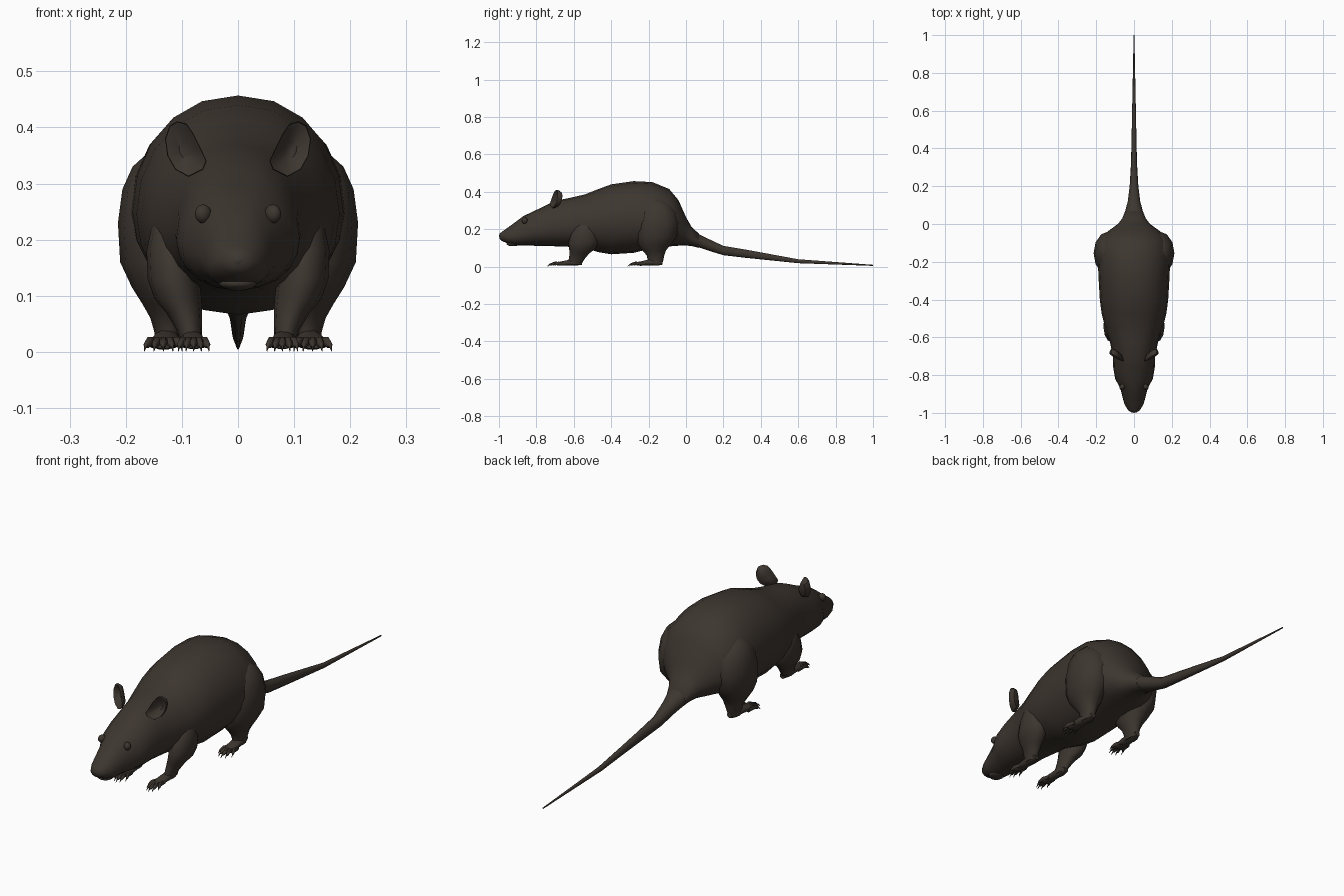
import bpy, bmesh, math
from mathutils import Vector, Matrix

fur = bpy.data.materials.new("dark brown fur")
fur.diffuse_color = (0.047, 0.037, 0.029, 1)


def finish(name, bm, angle=60):
    bmesh.ops.recalc_face_normals(bm, faces=bm.faces)
    me = bpy.data.meshes.new(name)
    bm.to_mesh(me)
    bm.free()
    me.materials.append(fur)
    ob = bpy.data.objects.new(name, me)
    bpy.context.collection.objects.link(ob)
    bpy.ops.object.select_all(action='DESELECT')
    ob.select_set(True)
    bpy.context.view_layer.objects.active = ob
    bpy.ops.object.shade_smooth_by_angle(angle=math.radians(angle))
    return ob


def loft(bm, rings):
    """Skin a list of point rings and cap both ends."""
    vs = [[bm.verts.new(p) for p in r] for r in rings]
    n = len(vs[0])
    for a, b in zip(vs, vs[1:]):
        for i in range(n):
            j = (i + 1) % n
            bm.faces.new((a[i], a[j], b[j], b[i]))
    bm.faces.new(vs[0])
    bm.faces.new(vs[-1])


def circle(n):
    return [(math.cos(2 * math.pi * i / n), math.sin(2 * math.pi * i / n)) for i in range(n)]


def slices(bm, s, rows, n=12):
    """Stack of level ellipses: x, y, z, rx, ry."""
    loft(bm, [[(s * (x + rx * c), y + ry * d, z) for c, d in circle(n)]
              for x, y, z, rx, ry in rows])


def along(bm, s, rows, n=8):
    """Upright ellipses strung along y: x, y, z, rx, rz."""
    loft(bm, [[(s * (x + rx * c), y, z + rz * d) for c, d in circle(n)]
              for x, y, z, rx, rz in rows])


def blob(name, loc, size, rot=0, seg=12):
    bm = bmesh.new()
    bmesh.ops.create_uvsphere(bm, u_segments=seg, v_segments=8, radius=1)
    m = Matrix.Translation(loc) @ Matrix.Rotation(rot, 4, 'Z') @ Matrix.Diagonal((*size, 1))
    bmesh.ops.transform(bm, matrix=m, verts=bm.verts)
    return finish(name, bm)


def body_part(name, rows, n):
    """Rings of y, top, bottom, half width, height of the widest point."""
    bm = bmesh.new()
    rings = []
    for y, top, bot, w, zc in rows:
        rings.append([(w * math.copysign(abs(c) ** 0.92, c), y,
                       zc + d * ((top - zc) if d > 0 else (zc - bot))) for c, d in circle(n)])
    loft(bm, rings)
    return finish(name, bm)


# head and body in one skin
body_part("body", [
    (-0.998, 0.176, 0.150, 0.014, 0.163),
    (-0.985, 0.186, 0.138, 0.032, 0.160),
    (-0.955, 0.207, 0.124, 0.050, 0.158),
    (-0.92, 0.232, 0.114, 0.060, 0.160),
    (-0.87, 0.270, 0.114, 0.072, 0.175),
    (-0.82, 0.294, 0.112, 0.100, 0.190),
    (-0.76, 0.322, 0.110, 0.110, 0.200),
    (-0.70, 0.352, 0.109, 0.112, 0.210),
    (-0.62, 0.368, 0.106, 0.128, 0.220),
    (-0.54, 0.386, 0.100, 0.155, 0.230),
    (-0.47, 0.414, 0.078, 0.172, 0.240),
    (-0.40, 0.440, 0.066, 0.181, 0.245),
    (-0.28, 0.457, 0.074, 0.188, 0.250),
    (-0.18, 0.452, 0.098, 0.192, 0.250),
    (-0.09, 0.415, 0.108, 0.182, 0.240),
    (-0.04, 0.355, 0.112, 0.140, 0.220),
    (0.00, 0.265, 0.113, 0.085, 0.185),
    (0.03, 0.212, 0.110, 0.062, 0.160),
    (0.07, 0.175, 0.100, 0.046, 0.137),
], 20)

# long tapering tail
body_part("tail", [
    (0.03, 0.205, 0.110, 0.058, 0.158),
    (0.07, 0.175, 0.101, 0.046, 0.137),
    (0.12, 0.150, 0.084, 0.033, 0.116),
    (0.20, 0.112, 0.060, 0.023, 0.086),
    (0.32, 0.092, 0.046, 0.016, 0.069),
    (0.45, 0.068, 0.033, 0.013, 0.050),
    (0.60, 0.040, 0.018, 0.010, 0.029),
    (0.80, 0.025, 0.011, 0.006, 0.018),
    (1.00, 0.010, 0.004, 0.002, 0.007),
], 10)

# nose pad and lower lip
blob("nose", (0, -0.985, 0.163), (0.018, 0.015, 0.013))
blob("lower_lip", (0, -0.925, 0.122), (0.034, 0.035, 0.013))


def toes(bm, s, x, y, z, count, spread, length):
    """Fan of toes, each ending in a down-curved claw."""
    for i in range(count):
        t = i / (count - 1) * 2 - 1
        l = length * (1 - 0.3 * t * t)
        a, b = x + t * spread * 0.55, t * spread * 0.5
        y0 = y + 0.012 * t * t
        along(bm, s, [(a, y0 + 0.02, z, 0.007, 0.009),
                      (a + b * 0.4, y0 - l * 0.35, z + 0.004, 0.008, 0.009),
                      (a + b * 0.75, y0 - l * 0.68, z - 0.002, 0.006, 0.007),
                      (a + b * 0.85, y0 - l * 0.8, z - 0.003, 0.003, 0.004),
                      (a + b, y0 - l, z - 0.013, 0.0008, 0.001)], 6)


for s, side in ((1, "left"), (-1, "right")):
    # hind leg: thigh and shank
    bm = bmesh.new()
    slices(bm, s, [(.125, -.155, .36, .03, .035), (.128, -.155, .33, .060, .075),
                   (.130, -.155, .29, .076, .102), (.134, -.155, .23, .080, .116),
                   (.134, -.158, .16, .076, .108), (.127, -.170, .115, .062, .085),
                   (.123, -.170, .085, .047, .062), (.122, -.163, .06, .034, .047),
                   (.124, -.163, .035, .025, .042), (.125, -.165, .01, .020, .036)])
    finish("hind_leg_" + side, bm)
    # hind foot
    bm = bmesh.new()
    along(bm, s, [(.125, -.125, .022, .012, .012), (.125, -.15, .024, .022, .019),
                  (.128, -.20, .022, .024, .017), (.132, -.245, .016, .028, .012),
                  (.133, -.262, .014, .022, .008)], 10)
    toes(bm, s, .133, -.25, .015, 5, .032, .062)
    finish("hind_foot_" + side, bm)
    # front leg: shoulder and forearm
    bm = bmesh.new()
    slices(bm, s, [(.112, -.53, .25, .022, .03), (.115, -.535, .22, .040, .055),
                   (.117, -.54, .18, .046, .072), (.115, -.548, .13, .046, .080),
                   (.107, -.555, .095, .042, .070), (.096, -.570, .07, .032, .052),
                   (.087, -.585, .04, .023, .042), (.083, -.595, .012, .018, .036)])
    finish("front_leg_" + side, bm)
    # front foot
    bm = bmesh.new()
    along(bm, s, [(.083, -.555, .020, .012, .012), (.083, -.585, .024, .021, .018),
                  (.081, -.63, .021, .021, .015), (.079, -.675, .016, .023, .011),
                  (.079, -.69, .014, .018, .008)], 10)
    toes(bm, s, .079, -.68, .015, 5, .026, .062)
    finish("front_foot_" + side, bm)
    # eye
    blob("eye_" + side, (s * .062, -.862, .246), (.014, .017, .017), s * .7)
    # cupped ear: back skin, rim and hollow front
    rim = [(.062, .325), (.056, .340), (.066, .362), (.080, .390), (.092, .407), (.108, .411),
           (.122, .403), (.130, .380), (.126, .350), (.112, .325), (.088, .312)]
    mid = Vector((.094, .358))

    def ear_ring(scale, depth):
        out = []
        for p in rim:
            q = mid + (Vector(p) - mid) * scale
            y = -.725 + .5 * (q.x - .06) + .12 * (q.y - .32)
            out.append((s * q.x, y + depth, q.y))
        return out
    bm = bmesh.new()
    loft(bm, [ear_ring(.3, .034), ear_ring(.75, .027), ear_ring(1, .006),
              ear_ring(.97, -.003), ear_ring(.8, .002), ear_ring(.3, .024)])
    finish("ear_" + side, bm, 45)
